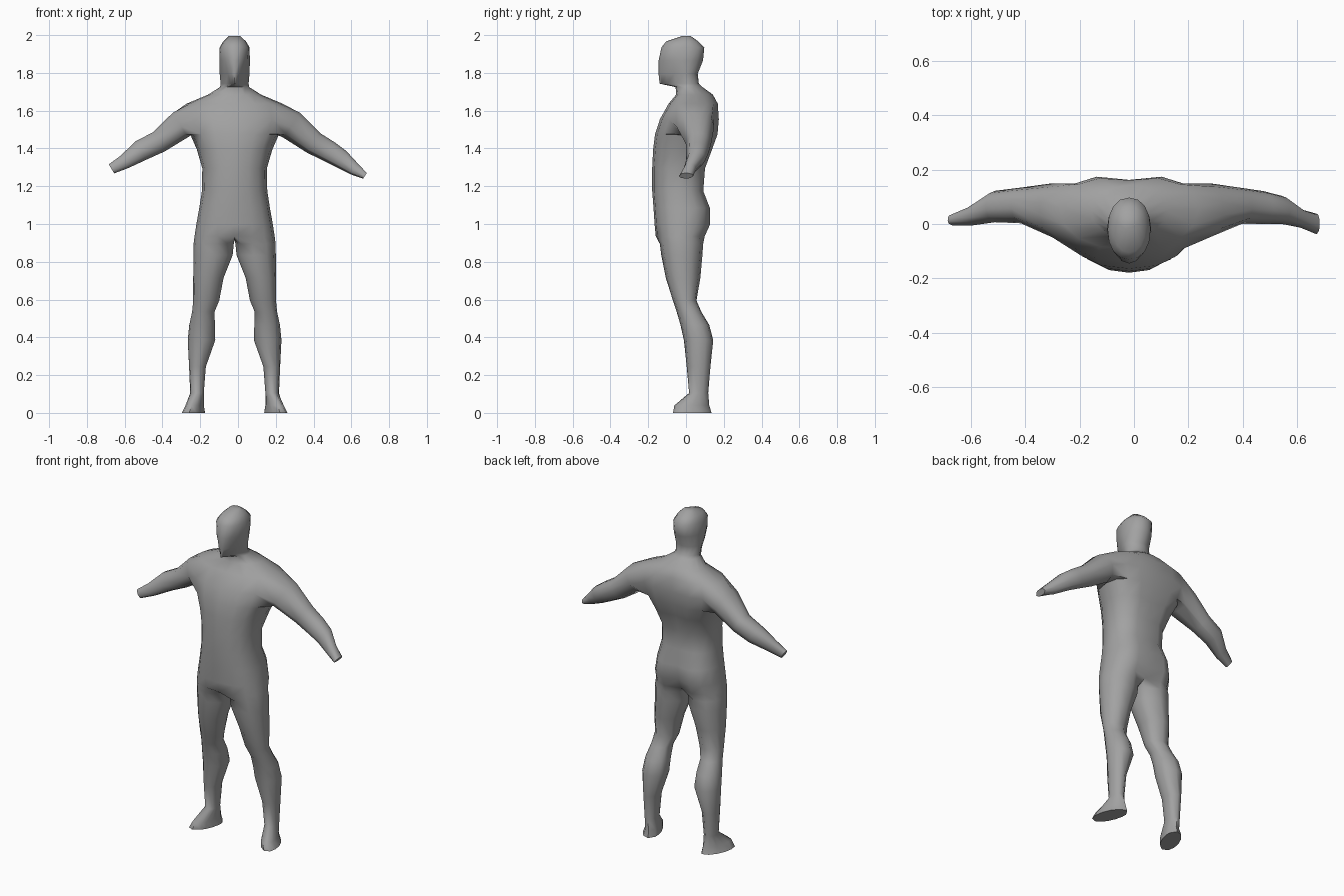
import bpy, bmesh, math
from mathutils import Vector

if "Cube" in bpy.data.objects:
    bpy.data.objects.remove(bpy.data.objects["Cube"])

N = 16          # sides of the torso and head rings
CX = -0.018     # body centre line
bm = bmesh.new()


def spow(v, e):
    return math.copysign(abs(v) ** e, v)


def ring(z, rx, yf, ym, yb, e=1.0, pinch=0.0, groove=0.0):
    """Ring with its own front depth, widest line and back depth."""
    out = []
    for k in range(N):
        a = 2 * math.pi * k / N
        c, s = spow(math.cos(a), e), spow(math.sin(a), e)
        if s < 0:
            c *= 1 + pinch * s
        y = ym + (s * (yb - ym) if s > 0 else -s * (yf - ym))
        if k == N // 4:
            y -= groove
        out.append(bm.verts.new((CX + rx * c, y, z)))
    return out


def limb(loop, sections, u, v):
    """Grow a limb from an open loop through elliptical sections, then cap it."""
    def span(axis):
        d = [p.co.dot(axis) for p in loop]
        return (max(d) + min(d)) / 2, (max(d) - min(d)) / 2
    (mu, su), (mv, sv) = span(u), span(v)
    angles = [math.atan2((p.co.dot(v) - mv) / sv, (p.co.dot(u) - mu) / su) for p in loop]
    prev = loop
    for centre, ru, rv, shear in sections:
        new = []
        for a in angles:
            p = Vector(centre) + u * ru * math.cos(a) + v * rv * math.sin(a)
            p.x -= shear * rv * math.sin(a)
            new.append(bm.verts.new(p))
        for i in range(len(loop)):
            j = (i + 1) % len(loop)
            bm.faces.new((prev[i], prev[j], new[j], new[i]))
        prev = new
    bm.faces.new(prev)


# Torso, neck and head: z, half width, front y, widest y, back y, squareness, pinch, groove
profile = [
    (0.94, .212, -.160, -.03, .108, .88, 0, .035),
    (1.00, .203, -.166, -.02, .136, .82, 0, .04),
    (1.09, .187, -.172, -.02, .136, .82, 0, .025),
    (1.18, .173, -.179, -.03, .100, .88, 0, .01),
    (1.30, .171, -.179, -.03, .110, .88, 0, .015),
    (1.40, .200, -.174, .00, .148, .88, 0, .025),
    (1.48, .235, -.164, .02, .177, .85, 0, .025),
    (1.56, .262, -.138, .05, .182, .82, 0, .02),
    (1.642, .254, -.092, .06, .176, .88, 0, .015),
    (1.69, .140, -.052, .05, .142, 1, 0, 0),
    (1.73, .077, -.055, .01, .087, 1, 0, 0),
    (1.748, .074, -.140, .00, .068, 1, .85, 0),
    (1.80, .079, -.145, -.01, .062, 1, .5, 0),
    (1.87, .081, -.145, -.02, .090, .95, .2, 0),
    (1.94, .079, -.130, -.02, .097, .9, 0, 0),
    (1.972, .060, -.105, -.01, .065, .95, 0, 0),
    (2.00, .030, -.020, .00, .025, 1, 0, 0),
]
rings = [ring(*p) for p in profile]
B = 6                                    # first ring of the shoulder openings
open_columns = {14, 15, 0, 1, 6, 7, 8, 9}
for r in range(len(rings) - 1):
    for k in range(N):
        if r in (B, B + 1) and k in open_columns:
            continue
        j = (k + 1) % N
        bm.faces.new((rings[r][k], rings[r][j], rings[r + 1][j], rings[r + 1][k]))
bm.faces.new(rings[-1])

# Arms: centre, depth radius, height radius
right_arm = [
    ((.285, .050, 1.528), .100, .080),
    ((.400, .066, 1.435), .067, .063),
    ((.480, .060, 1.390), .061, .058),
    ((.545, .052, 1.350), .052, .051),
    ((.615, .020, 1.297), .034, .035),
    ((.672, .000, 1.260), .038, .018),
]
left_arm = [
    ((-.305, .050, 1.530), .100, .077),
    ((-.420, .068, 1.440), .066, .060),
    ((-.515, .064, 1.394), .058, .057),
    ((-.600, .030, 1.335), .036, .039),
    ((-.670, .015, 1.297), .020, .028),
]
for columns, arm, tilt in (((14, 15, 0, 1, 2), right_arm, .57),
                           ((6, 7, 8, 9, 10), left_arm, -.50)):
    loop = [rings[B][k] for k in columns] + [rings[B + 1][columns[-1]]]
    loop += [rings[B + 2][k] for k in reversed(columns)] + [rings[B + 1][columns[0]]]
    limb(loop, [(c, ru, rv, 0) for c, ru, rv in arm],
         Vector((0, 1, 0)), Vector((tilt, 0, .83)).normalized())

# Legs and feet: z, inner x, outer x, front y, back y, outward splay
leg = [
    (.90, -.014, .199, -.140, .092, 0),
    (.84, -.008, .200, -.132, .088, 0),
    (.72, .040, .201, -.108, .077, 0),
    (.60, .063, .201, -.070, .056, 0),
    (.54, .088, .207, -.050, .082, 0),
    (.47, .086, .222, -.030, .124, 0),
    (.39, .084, .230, -.012, .145, 0),
    (.25, .134, .223, .003, .130, 0),
    (.11, .145, .217, .016, .118, 0),
    (.045, .150, .236, -.062, .124, .25),
    (.005, .146, .254, -.070, .136, .3),
]
base = rings[0]
front, back = base[12], base[4]
crotch = []
for t, z in ((.25, .925), (.5, .92), (.75, .925)):
    crotch.append(bm.verts.new((CX, back.co.y + t * (front.co.y - back.co.y), z)))
for side in (1, -1):
    if side == 1:
        loop = [base[k % N] for k in range(12, 21)] + crotch
    else:
        loop = [base[k] for k in range(4, 13)] + crotch[::-1]
    sections = []
    for z, x0, x1, y0, y1, splay in leg:
        x = CX + side * ((x0 + x1) / 2 - CX)
        sections.append(((x, (y0 + y1) / 2, z), (x1 - x0) / 2, (y1 - y0) / 2, side * splay))
    limb(loop, sections, Vector((1, 0, 0)), Vector((0, 1, 0)))

# Finished body, in a darker grey
bmesh.ops.recalc_face_normals(bm, faces=bm.faces[:])
bmesh.ops.translate(bm, verts=bm.verts[:], vec=(0, 0, -min(v.co.z for v in bm.verts)))
mesh = bpy.data.meshes.new("body")
bm.to_mesh(mesh)
bm.free()
grey = bpy.data.materials.new("dark_grey")
grey.diffuse_color = (.36, .36, .36, 1)
grey.use_nodes = True
grey.node_tree.nodes["Principled BSDF"].inputs["Base Color"].default_value = grey.diffuse_color
mesh.materials.append(grey)
body = bpy.data.objects.new("body", mesh)
bpy.context.collection.objects.link(body)
bpy.context.view_layer.objects.active = body
body.select_set(True)
bpy.ops.object.shade_smooth_by_angle(angle=math.radians(60))
